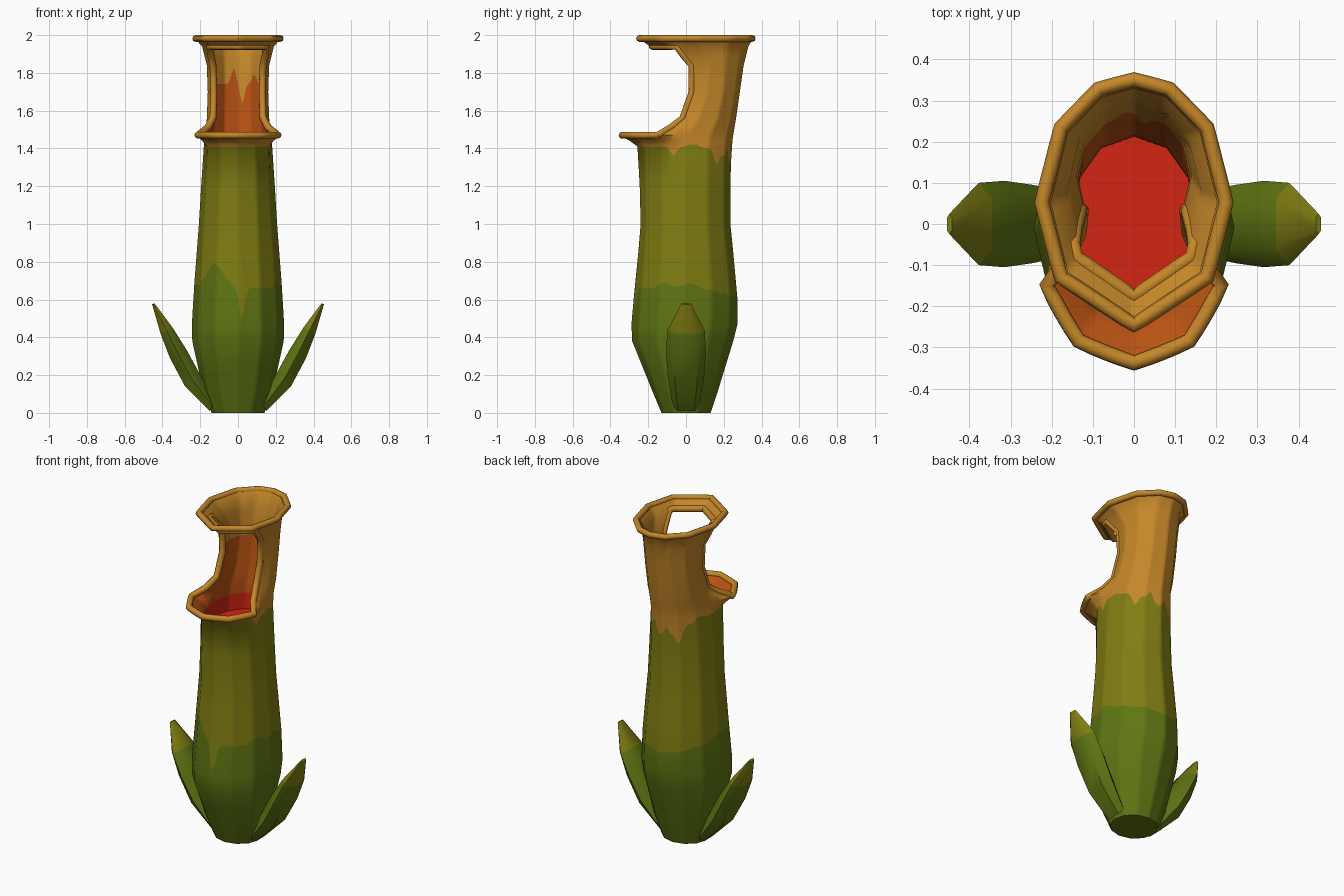
import bpy, bmesh, math

cube = bpy.data.objects.get("Cube")
if cube:
    bpy.data.objects.remove(cube, do_unlink=True)


def material(name, rgb):
    m = bpy.data.materials.new(name)
    m.use_nodes = True
    m.diffuse_color = (*rgb, 1)
    bsdf = m.node_tree.nodes["Principled BSDF"]
    bsdf.inputs["Base Color"].default_value = (*rgb, 1)
    bsdf.inputs["Roughness"].default_value = 0.8
    return m


GREEN = material("leaf_green", (0.113, 0.178, 0.006))
OLIVE = material("olive", (0.214, 0.205, 0.006))
AMBER = material("amber", (0.554, 0.242, 0.022))
RUST = material("rust_orange", (0.477, 0.084, 0.006))
RED = material("throat_red", (0.655, 0.018, 0.006))

# Pitcher profile: height, half width, front y, back y
PROFILE = [
    (0, .14, -.13, .13), (.12, .185, -.18, .17), (.38, .242, -.285, .25),
    (.5, .245, -.29, .28), (.7, .23, -.265, .265), (1, .207, -.24, .235),
    (1.2, .195, -.245, .235), (1.4, .182, -.25, .24), (1.47, .175, -.235, .25),
    (1.56, .165, -.12, .265), (1.7, .16, -.06, .285), (1.84, .165, -.07, .305),
    (1.94, .19, -.19, .33), (1.982, .228, -.25, .355)]
COLS = 96
HOLE = 60            # half angle of the front opening
LIP_Z, STRAP_Z, RIM_Z = 1.47, 1.94, 1.982
BODY_CORNERS = [0, 30, 60, 90, 120, 150, 180]
RIM_CORNERS = [0, 52.5, 90, 127.5, 157.5, 180]


def polygon_dir(a, corners):
    """Point on a unit polygon, angle measured from the front toward +x."""
    s, a = (1 if a >= 0 else -1), abs(a)
    for lo, hi in zip(corners, corners[1:]):
        if a <= hi:
            t = (a - lo) / (hi - lo)
            p, q = math.radians(lo), math.radians(hi)
            return (s * (math.sin(p) * (1 - t) + math.sin(q) * t),
                    -(math.cos(p) * (1 - t) + math.cos(q) * t))


def lip_flare(a, z):
    a = abs(a)
    amount = .115 * math.cos(math.radians(a * .75))
    if a > HOLE:
        amount *= max(0, 1 - (a - HOLE) / 30)
    rise = (z - 1.4) / (LIP_Z - 1.4) if z <= LIP_Z else 1 - (z - LIP_Z) / .07
    return amount * max(0, rise) ** 1.3


def wall(a, z, inset=0):
    """Point on the pitcher wall at a given angle and height."""
    for p, q in zip(PROFILE, PROFILE[1:]):
        if z <= q[0]:
            break
    t = (z - p[0]) / (q[0] - p[0])
    hx, yf, yb = (p[i] + (q[i] - p[i]) * t for i in (1, 2, 3))
    grow = lip_flare(a, z) - inset
    dx, dy = polygon_dir(a, RIM_CORNERS if z > 1.9 else BODY_CORNERS)
    return (dx * (hx + grow), (yf + yb) / 2 + dy * ((yb - yf) / 2 + grow), z)


def drips(base, bumps, low, high):
    """Wavy colour border: bumps are (angle, width, height)."""
    def height(a):
        z = base
        for centre, width, amount in bumps:
            d = (a - centre + 180) % 360 - 180
            z += amount * math.exp(-(d / width) ** 2)
        return min(high, max(low, z))
    return height


def finish(ob, angle=50):
    bpy.ops.object.select_all(action="DESELECT")
    ob.select_set(True)
    bpy.context.view_layer.objects.active = ob
    bpy.ops.object.shade_smooth_by_angle(angle=math.radians(angle))


def mesh_object(name, bm, mats):
    me = bpy.data.meshes.new(name)
    bm.to_mesh(me)
    bm.free()
    for m in mats:
        me.materials.append(m)
    ob = bpy.data.objects.new(name, me)
    bpy.context.collection.objects.link(ob)
    finish(ob)
    return ob


def sheet(name, rows, mats, inset=0, inward=False):
    """Loft rows of (height or border function, colour above) with a front opening."""
    bm = bmesh.new()
    angles = [-180 + 360 * j / COLS for j in range(COLS)]
    grid = [[bm.verts.new(wall(a, z(a) if callable(z) else z, inset)) for a in angles]
            for z, _ in rows]
    cut = False
    for i in range(len(rows) - 1):
        if rows[i][0] == LIP_Z:
            cut = True
        if rows[i][0] == STRAP_Z:
            cut = False
        for j in range(COLS):
            if cut and abs(angles[j] + 180 / COLS) < HOLE:
                continue
            k = (j + 1) % COLS
            quad = [grid[i][j], grid[i][k], grid[i + 1][k], grid[i + 1][j]]
            bm.faces.new(quad[::-1] if inward else quad).material_index = rows[i][1]
    cap = bm.faces.new(grid[0] if inward else grid[0][::-1])
    cap.material_index = rows[0][1]
    return mesh_object(name, bm, mats)


# Outer pitcher wall with dripping colour borders
base_border = drips(.66, [(-35, 20, .13), (5, 5, -.16), (65, 10, .03), (95, 12, .03),
                          (-90, 15, .03), (180, 50, -.05)], .49, .81)
neck_border = drips(1.41, [(180, 40, -.09), (100, 6, .03), (75, 5, -.05), (135, 6, -.07),
                           (160, 6, .06), (-150, 7, -.08), (-115, 6, .04),
                           (-172, 5, .05)], 1.23, 1.42)
sheet("pitcher_body", [
    (0, 0), (.12, 0), (.25, 0), (.38, 0), (.47, 0), (base_border, 1), (.85, 1), (1, 1),
    (1.2, 1), (neck_border, 2), (1.44, 2), (LIP_Z, 2), (1.51, 2), (1.56, 2), (1.63, 2),
    (1.7, 2), (1.77, 2), (1.84, 2), (1.89, 2), (STRAP_Z, 2), (RIM_Z, 2)],
    [GREEN, OLIVE, AMBER])

# Inner throat lining with a red floor
throat_border = drips(1.74, [(-170, 8, .08), (170, 7, -.1), (140, 10, .05)], 1.63, 1.82)
sheet("throat_lining", [
    (1.3, 0), (1.4, 1), (1.44, 1), (LIP_Z, 1), (1.51, 1), (1.57, 1), (throat_border, 2),
    (1.84, 2), (1.89, 2), (STRAP_Z, 2), (RIM_Z, 2)],
    [RED, RUST, AMBER], inset=.025, inward=True)


# Rolled edges around the opening and the top rim
def tube(name, points, radius):
    cu = bpy.data.curves.new(name, "CURVE")
    cu.dimensions = "3D"
    cu.bevel_depth = radius
    cu.bevel_resolution = 2
    sp = cu.splines.new("POLY")
    sp.points.add(len(points) - 1)
    for p, co in zip(sp.points, points):
        p.co = (*co, 1)
    sp.use_cyclic_u = True
    cu.materials.append(AMBER)
    ob = bpy.data.objects.new(name, cu)
    bpy.context.collection.objects.link(ob)
    finish_curve = bpy.context.view_layer
    bpy.ops.object.select_all(action="DESELECT")
    ob.select_set(True)
    finish_curve.objects.active = ob
    bpy.ops.object.convert(target="MESH")
    finish(bpy.context.object)


across = [-HOLE + 7.5 * i for i in range(17)]
side = [1.51, 1.56, 1.63, 1.7, 1.77, 1.84, 1.89]
tube("opening_edge",
     [wall(a, LIP_Z, .012) for a in across] + [wall(HOLE, z, .012) for z in side]
     + [wall(a, STRAP_Z, .012) for a in across[::-1]]
     + [wall(-HOLE, z, .012) for z in side[::-1]], .019)
tube("top_rim", [wall(-180 + 7.5 * i, RIM_Z, .004) for i in range(48)], .018)

# Side leaves: outer x, outer z, inner x, inner z, half width
LEAF = [(.15, .01, .12, .06, .07), (.28, .14, .21, .22, .095), (.36, .29, .27, .33, .105),
        (.41, .42, .345, .45, .1), (.455, .575, .442, .58, .025)]


def leaf(name, s):
    bm = bmesh.new()
    rings = []
    for ox, oz, ix, iz, w in LEAF:
        mx, mz = (ox + ix) / 2, (oz + iz) / 2
        rings.append([bm.verts.new((s * x, y, z)) for x, y, z in (
            (ox, -w * .6, oz), (ox, w * .6, oz), (mx, w, mz),
            (ix, w * .6, iz), (ix, -w * .6, iz), (mx, -w, mz))])
    for i, (lo, hi) in enumerate(zip(rings, rings[1:])):
        for j in range(6):
            k = (j + 1) % 6
            f = bm.faces.new((lo[j], lo[k], hi[k], hi[j]))
            f.material_index = int(i == len(LEAF) - 2)
    bm.faces.new(rings[0])
    bm.faces.new(rings[-1]).material_index = 1
    bmesh.ops.recalc_face_normals(bm, faces=bm.faces)
    mesh_object(name, bm, [GREEN, OLIVE])


leaf("left_leaf", 1)
leaf("right_leaf", -1)
